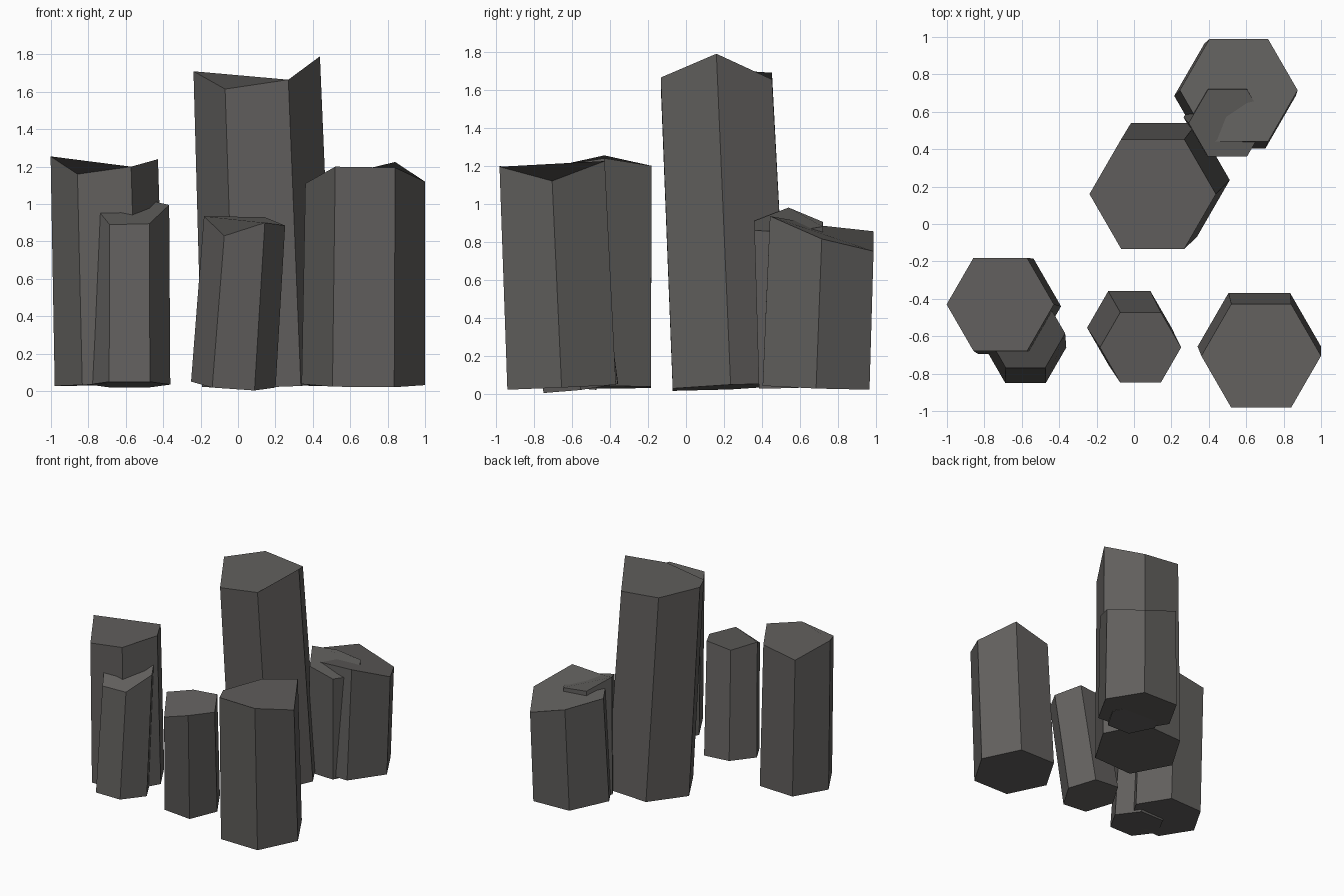
import bpy, bmesh
from math import cos, sin, pi
from mathutils import Vector

if "Cube" in bpy.data.objects:
    bpy.data.objects.remove(bpy.data.objects["Cube"])

stone = bpy.data.materials.new("dark_stone")
stone.diffuse_color = (0.12, 0.115, 0.11, 1)
stone.use_nodes = True
stone.node_tree.nodes["Principled BSDF"].inputs["Base Color"].default_value = stone.diffuse_color

BASE_Z = 0.035


def column(name, base, base_r, top, top_r, heights):
    """Leaning six-sided prism with a broken, uneven top.
    heights: corner z values, counter-clockwise from +x."""
    mean = sum(heights) / 6
    lean = (Vector(top) - Vector(base)) / (mean - BASE_Z)
    bm = bmesh.new()
    low, high = [], []
    for i, z in enumerate(heights):
        d = Vector((cos(i * pi / 3), sin(i * pi / 3)))
        p = d * base_r
        # the foot is square to the leaning axis
        low.append(bm.verts.new((base[0] + p.x, base[1] + p.y, BASE_Z - p.dot(lean))))
        # broken corners slide along the lean
        q = Vector(top) + d * top_r
        high.append(bm.verts.new((q.x, q.y, z)))
    bm.faces.new(low[::-1])
    bm.faces.new(high)
    for i in range(6):
        j = (i + 1) % 6
        bm.faces.new((low[i], low[j], high[j], high[i]))
    mesh = bpy.data.meshes.new(name)
    bm.to_mesh(mesh)
    bm.free()
    mesh.materials.append(stone)
    obj = bpy.data.objects.new(name, mesh)
    bpy.context.collection.objects.link(obj)
    return obj


# Tall centre column
column("tall_column", (0.16, 0.235), 0.352, (0.10, 0.16), 0.338,
       (1.79, 1.655, 1.69, 1.71, 1.615, 1.665))
# Back pair, grown into each other
column("back_column", (0.54, 0.685), 0.325, (0.56, 0.715), 0.315,
       (0.815, 0.75, 0.855, 0.885, 0.92, 0.935))
column("back_small_column", (0.48, 0.57), 0.215, (0.50, 0.54), 0.208,
       (0.85, 0.88, 0.905, 0.98, 0.91, 0.86))
# Left pair, grown into each other
column("left_column", (-0.685, -0.44), 0.295, (-0.715, -0.43), 0.287,
       (1.24, 1.20, 1.15, 1.255, 1.16, 1.20))
column("left_small_column", (-0.58, -0.66), 0.218, (-0.58, -0.585), 0.212,
       (0.995, 1.02, 1.08, 1.02, 0.89, 0.895))
# Leaning front column
column("front_column", (-0.025, -0.555), 0.226, (0.035, -0.66), 0.217,
       (0.885, 0.93, 0.91, 0.935, 0.83, 0.90))
# Right front column
column("right_column", (0.67, -0.655), 0.33, (0.68, -0.705), 0.32,
       (1.12, 1.225, 1.14, 1.11, 1.20, 1.195))
